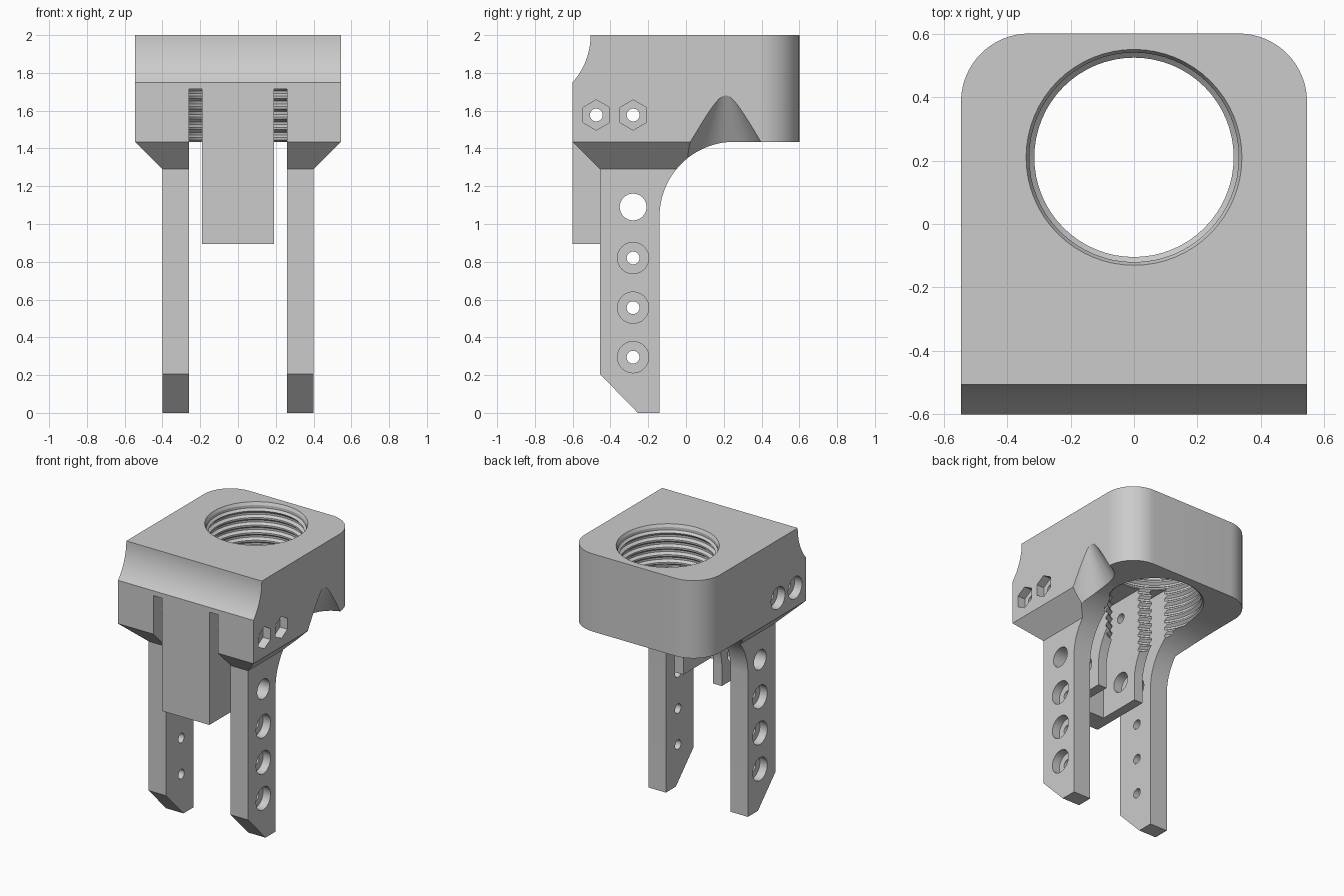
import bpy, bmesh
from math import pi, sin, cos, radians
from mathutils import Vector, Matrix

if "Cube" in bpy.data.objects:
    bpy.data.objects.remove(bpy.data.objects["Cube"])

grey = bpy.data.materials.new("plain grey")
grey.use_nodes = True
GREY = (0.6, 0.6, 0.6, 1)
grey.diffuse_color = GREY
grey.node_tree.nodes["Principled BSDF"].inputs["Base Color"].default_value = GREY


def make(name, bm):
    bmesh.ops.recalc_face_normals(bm, faces=bm.faces)
    mesh = bpy.data.meshes.new(name)
    bm.to_mesh(mesh)
    bm.free()
    mesh.materials.append(grey)
    ob = bpy.data.objects.new(name, mesh)
    bpy.context.collection.objects.link(ob)
    return ob


def prism(name, outline, depth, place):
    """Extrude a 2D outline; place(a, b, t) gives the 3D point."""
    bm = bmesh.new()
    low, high = ([bm.verts.new(place(a, b, t)) for a, b in outline] for t in depth)
    bm.faces.new(low)
    bm.faces.new(high)
    for i in range(len(low)):
        j = (i + 1) % len(low)
        bm.faces.new((low[i], low[j], high[j], high[i]))
    return make(name, bm)


def box(name, x, y, z):
    return prism(name, [(x[0], y[0]), (x[1], y[0]), (x[1], y[1]), (x[0], y[1])], z,
                 lambda a, b, t: (a, b, t))


def arc(cy, cz, r, start, end, n):
    steps = [radians(start + (end - start) * i / n) for i in range(n + 1)]
    return [(cy + r * cos(a), cz + r * sin(a)) for a in steps]


def x_hole(name, y, z, r, x, sides=32):
    """Cylinder along x; six sides give a nut pocket with its point up."""
    return prism(name, arc(y, z, r, 90, 450 - 360 / sides, sides - 1), x,
                 lambda a, b, t: (t, a, b))


def combine(target, tool, operation="DIFFERENCE"):
    mod = target.modifiers.new(operation, "BOOLEAN")
    mod.operation = operation
    mod.solver = "EXACT"
    mod.object = tool
    bpy.context.view_layer.objects.active = target
    bpy.ops.object.modifier_apply(modifier=mod.name)
    bpy.data.objects.remove(tool)


# Head and legs from one side profile
profile = [(-.6, 1.435), (-.455, 1.29), (-.455, .205), (-.255, 0), (-.14, 0)]
profile += arc(.255, 1.04, .395, 180, 90, 24)
profile += [(.6, 1.435), (.6, 2)]
profile += arc(-.8815, 2, .3765, 0, -41.6, 12)
body = prism("holder_body", profile, (-.545, .545), lambda a, b, t: (t, a, b))

# Rounded rear corners
bm = bmesh.new()
bm.from_mesh(body.data)
corners = [e for e in bm.edges if all(v.co.y > .59 for v in e.verts)
           and abs(e.verts[0].co.z - e.verts[1].co.z) > .3]
bmesh.ops.bevel(bm, geom=corners, offset=.215, segments=16, profile=.5, affect="EDGES")
bm.to_mesh(body.data)
bm.free()

# Legs set in from the head, with a sloped shoulder
for s in (-1, 1):
    side = [(.4, -.1), (.4, 1.29), (.546, 1.436), (.7, 1.436), (.7, -.1)]
    combine(body, prism("shoulder_cutter", side, (-.8, .26),
                        lambda a, b, t: (s * a, t, b)))

# Front tongue
combine(body, box("front_tongue", (-.225, .225), (-.6, -.42), (.8, 1.6)), "UNION")

# Space under the tongue, side slots and the channel between the cheeks
combine(body, box("under_tongue_cutter", (-.225, .225), (-.8, .1), (-.1, .895)))
for s in (-1, 1):
    combine(body, box("slot_cutter", sorted((s * .19, s * .26)), (-.8, .1), (-.2, 1.715)))
combine(body, box("channel_cutter", (-.12, .12), (-.455, .1), (.7, 1.715)))

# Threaded bore with a relief at the mouth
PITCH = .055
threads = [(0, .95)]
for i in range(18):
    z = .95 + i * PITCH
    threads += [(.314, z), (.314, z + .012), (.333, z + .026), (.333, z + .04)]
threads += [(.314, 1.945), (.33, 1.96), (.33, 1.98), (.345, 2.01), (0, 2.01)]
bm = bmesh.new()
points = [bm.verts.new((r, 0, z)) for r, z in threads]
edges = [bm.edges.new(pair) for pair in zip(points, points[1:])]
bmesh.ops.spin(bm, geom=points + edges, angle=2 * pi, steps=64,
               axis=(0, 0, 1), cent=(0, 0, 0), use_merge=True)
bmesh.ops.remove_doubles(bm, verts=bm.verts, dist=1e-5)
bmesh.ops.translate(bm, verts=bm.verts, vec=(0, .21, 0))
combine(body, make("thread_cutter", bm))

# Tapered scoop low on the left side
bm = bmesh.new()
bmesh.ops.create_cone(bm, cap_ends=True, segments=48, radius1=.272, radius2=.03, depth=.424,
                      matrix=Matrix.Translation(Vector((.6, .21, 1.512))))
combine(body, make("scoop_cutter", bm))

# Head bolts: nut pockets on the left, round pockets on the right
for y in (-.475, -.28):
    combine(body, x_hole("bolt_cutter", y, 1.577, .034, (-.8, .8)))
    combine(body, x_hole("nut_cutter", y, 1.577, .08, (.485, .7), 6))
    combine(body, x_hole("bolt_head_cutter", y, 1.577, .08, (-.7, -.485)))

# Pivot hole and counterbored leg holes
combine(body, x_hole("pivot_cutter", -.28, 1.09, .071, (-.8, .8)))
for z in (.82, .557, .295):
    combine(body, x_hole("leg_bolt_cutter", -.28, z, .034, (-.8, .8)))
    for s in (-1, 1):
        combine(body, x_hole("leg_pocket_cutter", -.28, z, .083, sorted((s * .34, s * .6))))

# Smooth curves with crisp edges
bpy.ops.object.select_all(action="DESELECT")
body.select_set(True)
bpy.context.view_layer.objects.active = body
bpy.ops.object.shade_smooth_by_angle(angle=radians(25))
